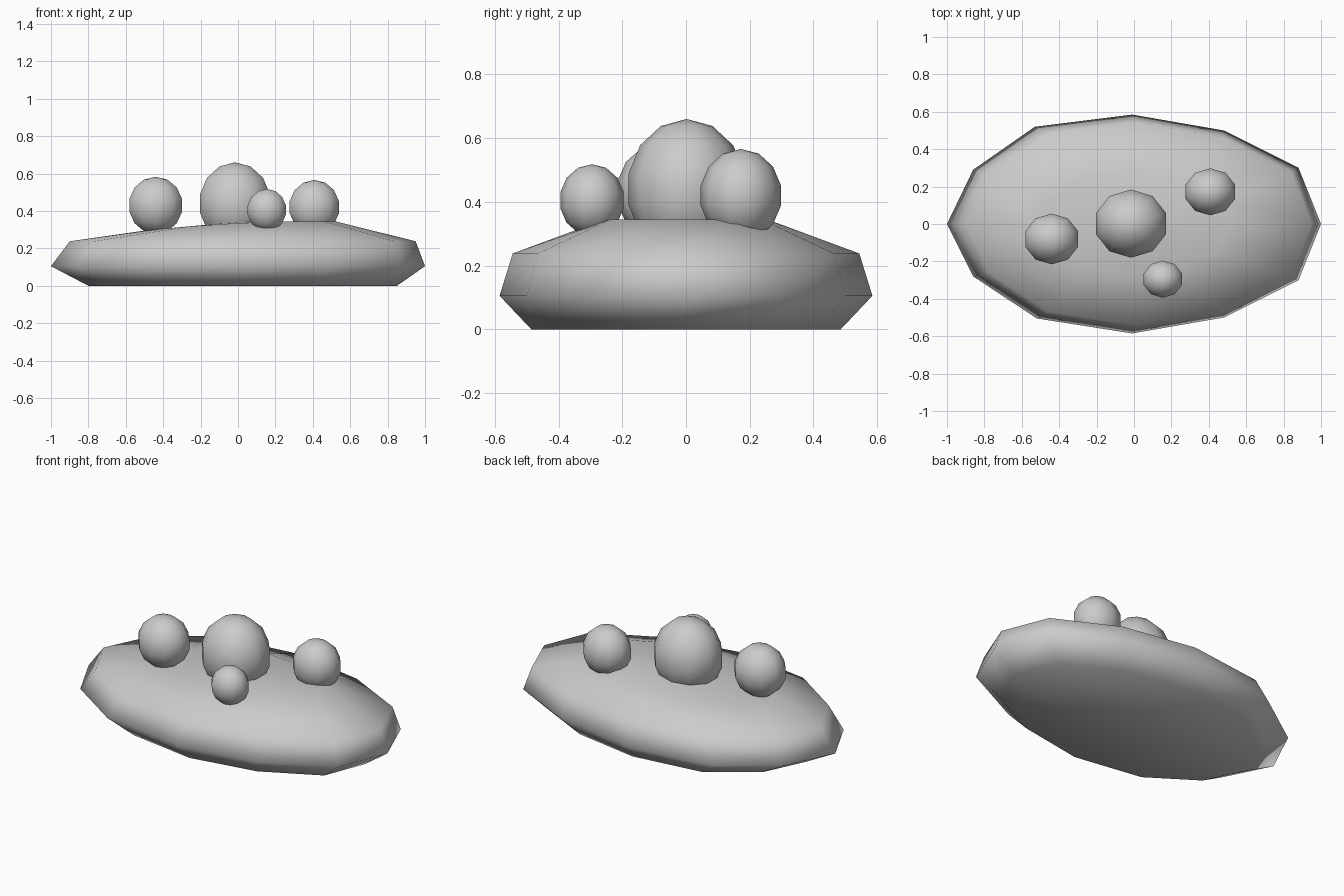
import bpy, bmesh
from mathutils import Matrix

if "Cube" in bpy.data.objects:
    bpy.data.objects.remove(bpy.data.objects["Cube"])

stone = bpy.data.materials.new("stone grey")
stone.diffuse_color = (0.6, 0.6, 0.6, 1)
stone.use_nodes = True
stone.node_tree.nodes["Principled BSDF"].inputs["Base Color"].default_value = stone.diffuse_color


def finish(bm, name):
    bmesh.ops.recalc_face_normals(bm, faces=bm.faces)
    for f in bm.faces:
        f.smooth = True
    me = bpy.data.meshes.new(name)
    bm.to_mesh(me)
    bm.free()
    me.materials.append(stone)
    ob = bpy.data.objects.new(name, me)
    bpy.context.collection.objects.link(ob)
    return ob


# Low oval slab: one 12-sided outline lofted through four levels
outline = [(1, 0), (.88, .30), (.48, .50), (-.01, .585), (-.53, .52), (-.86, .29),
           (-1, 0), (-.86, -.28), (-.52, -.505), (-.01, -.585), (.48, -.50), (.88, -.30)]
# scale x, scale y, x shift, height
levels = [(.825, .83, .025, 0), (1, 1, 0, .105), (.925, .93, .025, .238), (.51, .48, .01, .335)]
bm = bmesh.new()
rings = []
for i, (sx, sy, dx, z) in enumerate(levels):
    ring = []
    for x, y in outline:
        px = x * sx + dx
        # the top level dips toward the left end
        pz = z + (.05 * px - .06 * px * px if i == 3 else 0)
        ring.append(bm.verts.new((px, y * sy, pz)))
    rings.append(ring)
n = len(outline)
for a, b in zip(rings, rings[1:]):
    for k in range(n):
        bm.faces.new((a[k], a[(k + 1) % n], b[(k + 1) % n], b[k]))
bm.faces.new(rings[0][::-1])
peak = bm.verts.new((0, 0, .342))
for k in range(n):
    bm.faces.new((rings[-1][k], rings[-1][(k + 1) % n], peak))
finish(bm, "oval_base")

# Rounded knobs resting in the slab: x, y, z, radius x, radius y, radius z
knobs = {
    "large_knob": (-.016, .002, .44, .202, .187, .22),
    "left_knob": (-.44, -.08, .43, .152, .139, .153),
    "right_knob": (.408, .172, .42, .142, .129, .146),
    "small_knob": (.154, -.295, .405, .110, .102, .113),
}
for name, (x, y, z, rx, ry, rz) in knobs.items():
    bm = bmesh.new()
    bmesh.ops.create_uvsphere(bm, u_segments=10, v_segments=7, radius=1,
                              matrix=Matrix.Translation((x, y, z)) @ Matrix.Diagonal((rx, ry, rz, 1)))
    finish(bm, name)
